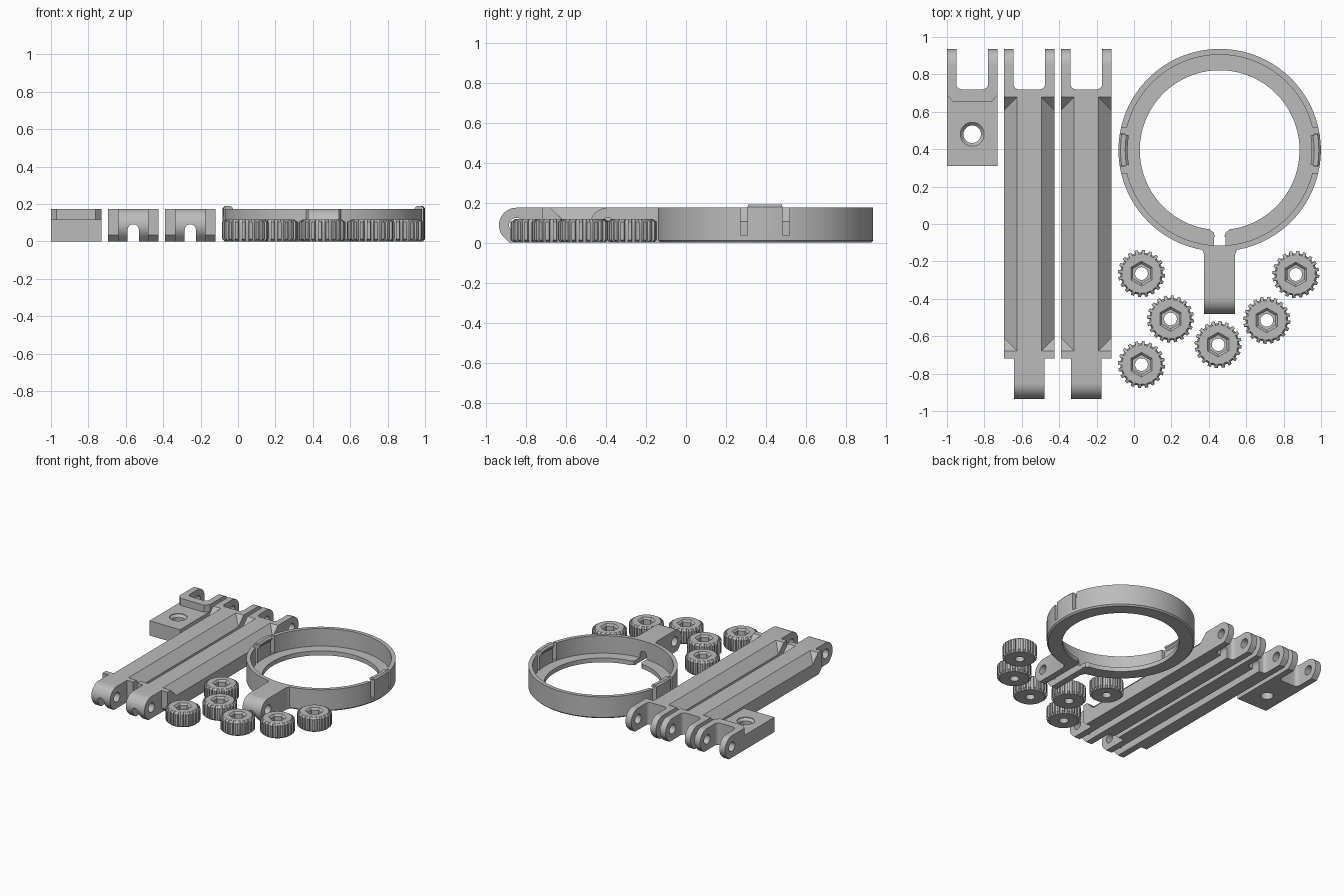
import bpy, bmesh, math

if "Cube" in bpy.data.objects:
    bpy.data.objects.remove(bpy.data.objects["Cube"])

grey = bpy.data.materials.new("grey plastic")
grey.diffuse_color = (0.5, 0.5, 0.5, 1)
grey.use_nodes = True
grey.node_tree.nodes["Principled BSDF"].inputs["Base Color"].default_value = grey.diffuse_color
R = 0.0875            # pivot radius; parts are 2R tall
H = 2 * R


def finish(name, bm):
    bmesh.ops.recalc_face_normals(bm, faces=bm.faces)
    me = bpy.data.meshes.new(name)
    bm.to_mesh(me)
    bm.free()
    me.materials.append(grey)
    ob = bpy.data.objects.new(name, me)
    bpy.context.collection.objects.link(ob)
    return ob


def loft(name, rings, closed=False):
    """Skin a row of matching loops; cap the ends or join them up."""
    bm = bmesh.new()
    vs = [[bm.verts.new(p) for p in ring] for ring in rings]
    n = len(rings[0])
    for a, b in zip(vs, vs[1:] + (vs[:1] if closed else [])):
        for i in range(n):
            j = (i + 1) % n
            bm.faces.new((a[i], a[j], b[j], b[i]))
    if not closed:
        bm.faces.new(vs[0])
        bm.faces.new(vs[-1])
    return finish(name, bm)


def prism(name, pts, axis, a, b):
    put = {"x": lambda p, c: (c, p[0], p[1]),
           "y": lambda p, c: (p[0], c, p[1]),
           "z": lambda p, c: (p[0], p[1], c)}[axis]
    return loft(name, [[put(p, c) for p in pts] for c in (a, b)])


def box(name, x0, x1, y0, y1, z0, z1):
    return prism(name, [(x0, y0), (x1, y0), (x1, y1), (x0, y1)], "z", z0, z1)


def circle(cx, cy, r, n=32, start=0.0):
    return [(cx + r * math.cos(start + math.tau * i / n),
             cy + r * math.sin(start + math.tau * i / n)) for i in range(n)]


def lathe(name, profile, cx, cy, a0=0, a1=math.tau, n=128):
    full = a1 - a0 > 6.28
    rings = []
    for i in range(n if full else n + 1):
        t = a0 + (a1 - a0) * i / n
        rings.append([(cx + r * math.cos(t), cy + r * math.sin(t), z) for r, z in profile])
    return loft(name, rings, full)


def apply(ob, op, *others):
    for other in others:
        m = ob.modifiers.new("cut", "BOOLEAN")
        m.operation, m.object, m.solver = op, other, "EXACT"
        bpy.context.view_layer.objects.active = ob
        bpy.ops.object.modifier_apply(modifier=m.name)
        bpy.data.objects.remove(other)


def smooth(ob):
    bpy.ops.object.select_all(action="DESELECT")
    ob.select_set(True)
    bpy.context.view_layer.objects.active = ob
    bpy.ops.object.shade_smooth_by_angle(angle=math.radians(30))


def pivot_end(yc, s):
    """Side outline of a rounded lug pointing to s*y, with a 45 degree lower edge."""
    arc = [(yc + s * R * math.cos(t), R + R * math.sin(t))
           for t in [math.radians(90 - 135 * i / 18) for i in range(19)]]
    return arc + [(yc + s * R * 0.414, 0)]


def pin_hole(xc, yc):
    return prism("pin_cutter", circle(yc, R, 0.037), "x", xc - 0.3, xc + 0.3)


def fork_slot(xc):
    r = 0.03
    pts = [(xc + 0.085, 1.1), (xc - 0.085, 1.1)]
    for cx, a in ((xc - 0.085 + r, 180), (xc + 0.085 - r, 270)):
        pts += [(cx + r * math.cos(math.radians(a + 15 * i)),
                 0.72 + r + r * math.sin(math.radians(a + 15 * i))) for i in range(7)]
    return prism("slot_cutter", pts, "z", -0.1, 0.3)


def cable_groove(xc, y0, y1):
    r = 0.03
    pts = [(xc + r, -0.1)] + [(xc + r * math.cos(math.pi * i / 12),
                               0.062 + r * math.sin(math.pi * i / 12)) for i in range(13)]
    return prism("groove_cutter", pts + [(xc - r, -0.1)], "y", y0, y1)


# Two long arms: fork at the back, tongue at the front
for k, xc in enumerate((-0.56, -0.255)):
    side = [(-0.72, 0.035), (-0.72, H)] + pivot_end(0.848, 1) + [(-0.685, 0)]
    arm = prism(f"arm_{k + 1}", side, "x", xc - 0.135, xc + 0.135)
    tongue = prism("tongue", [(-0.6, 0), (-0.6, H)] + pivot_end(-0.848, -1),
                   "x", xc - 0.0825, xc + 0.0825)
    apply(arm, "UNION", tongue)
    # 45 degree bevels down both flanks, mitred at the ends
    for s in (-1, 1):
        rings = []
        for h in (-0.13, 0.06):
            x0, x1, y = xc + s * (0.066 - h), xc + s * 0.4, 0.678 + h
            rings.append([(x0, -y, H + h), (x1, -y, H + h), (x1, y, H + h), (x0, y, H + h)])
        apply(arm, "DIFFERENCE", loft("flank_cutter", rings))
    apply(arm, "DIFFERENCE", fork_slot(xc), cable_groove(xc, -1.1, 0.8),
          pin_hole(xc, 0.848), pin_hole(xc, -0.848))
    smooth(arm)

# Mounting bracket: fork with a low, drilled foot
xc = -0.865
bracket = prism("bracket", [(0.655, 0), (0.655, H)] + pivot_end(0.848, 1),
                "x", xc - 0.135, xc + 0.135)
for s in (-1, 1):
    apply(bracket, "DIFFERENCE", prism("corner_cutter", [
        (xc + s * 0.1, 0.65), (xc + s * 0.14, 0.65), (xc + s * 0.14, 0.695)], "z", 0.118, 0.3))
apply(bracket, "UNION", box("foot", xc - 0.135, xc + 0.135, 0.31, 0.7, 0, 0.118))
sink = loft("screw_cutter", [[(x, y, z) for x, y in circle(xc, 0.48, r, 40)]
                             for r, z in ((0.047, -0.1), (0.047, 0.095), (0.064, 0.113), (0.064, 0.3))])
apply(bracket, "DIFFERENCE", fork_slot(xc), pin_hole(xc, 0.848), sink)
smooth(bracket)

# Ring holder with inner lip
cx, cy = 0.458, 0.395
ring = lathe("ring_holder", [(0.427, 0), (0.53, 0), (0.541, 0.011), (0.541, H),
                             (0.51, H), (0.51, 0.035), (0.427, 0.035)], cx, cy)
# slots that free the spring clips
for s in (-1, 1):
    for t in (-1, 1):
        xs = sorted((cx + s * 0.47, cx + s * 0.6))
        ys = sorted((cy + t * 0.088, cy + t * 0.122))
        apply(ring, "DIFFERENCE", box("clip_cutter", *xs, *ys, 0.038, 0.3))
# hooks on top of the clips
for a in (0, math.pi):
    apply(ring, "UNION", lathe("clip_hook", [
        (0.52, 0.12), (0.541, 0.14), (0.541, 0.178), (0.53, 0.19), (0.505, 0.19),
        (0.492, 0.178), (0.492, 0.165), (0.511, 0.145)], cx, cy, a - 0.161, a + 0.161, 8))
# handle lug with flared root
handle = prism("handle", [(-0.115, 0), (-0.115, H)] + pivot_end(-0.393, -1),
               "x", cx - 0.0825, cx + 0.0825)
flare = prism("flare", [(cx - 0.112, -0.115), (cx - 0.092, -0.14), (cx - 0.082, -0.165),
                        (cx + 0.082, -0.165), (cx + 0.092, -0.14), (cx + 0.112, -0.115)], "z", 0, H)
apply(ring, "UNION", handle, flare)
# flared cable notch through the lip
notch = [(0.026, -0.108), (0.026, -0.065), (0.032, -0.045), (0.05, -0.033), (0.05, 0.05)]
notch = [(cx + x, y) for x, y in notch] + [(cx - x, y) for x, y in reversed(notch)]
apply(ring, "DIFFERENCE", prism("notch_cutter", notch, "z", -0.1, 0.1),
      cable_groove(cx, -0.6, -0.07), pin_hole(cx, -0.393))
smooth(ring)

# Ribbed thumb nuts with hexagonal pocket
teeth = 20
rings = []
for z, base, tip in ((0, 0.108, 0.108), (0.014, 0.113, 0.126), (0.104, 0.113, 0.126), (0.118, 0.104, 0.104)):
    loop = []
    for i in range(teeth):
        for f, r in ((0.0, base), (0.22, base), (0.44, base), (0.5, tip), (0.72, tip), (0.94, tip)):
            t = math.tau * (i + f) / teeth
            loop.append((r * math.cos(t), r * math.sin(t), z))
    rings.append(loop)
nut = loft("thumb_nut_1", rings)
pocket = loft("hex_cutter", [[(x, y, z) for x, y in circle(0, 0, r, 6, math.pi / 6)]
                             for r, z in ((0.052, 0.05), (0.052, 0.104), (0.073, 0.125))])
apply(nut, "DIFFERENCE", pocket, prism("bore_cutter", circle(0, 0, 0.034), "z", -0.1, 0.2))
smooth(nut)
spots = [(0.04, -0.265), (0.195, -0.508), (0.04, -0.752), (0.45, -0.645), (0.71, -0.515), (0.865, -0.27)]
for k, (x, y) in enumerate(spots):
    ob = nut if k == 0 else bpy.data.objects.new(f"thumb_nut_{k + 1}", nut.data)
    if k:
        bpy.context.collection.objects.link(ob)
    ob.location = (x, y, 0)
